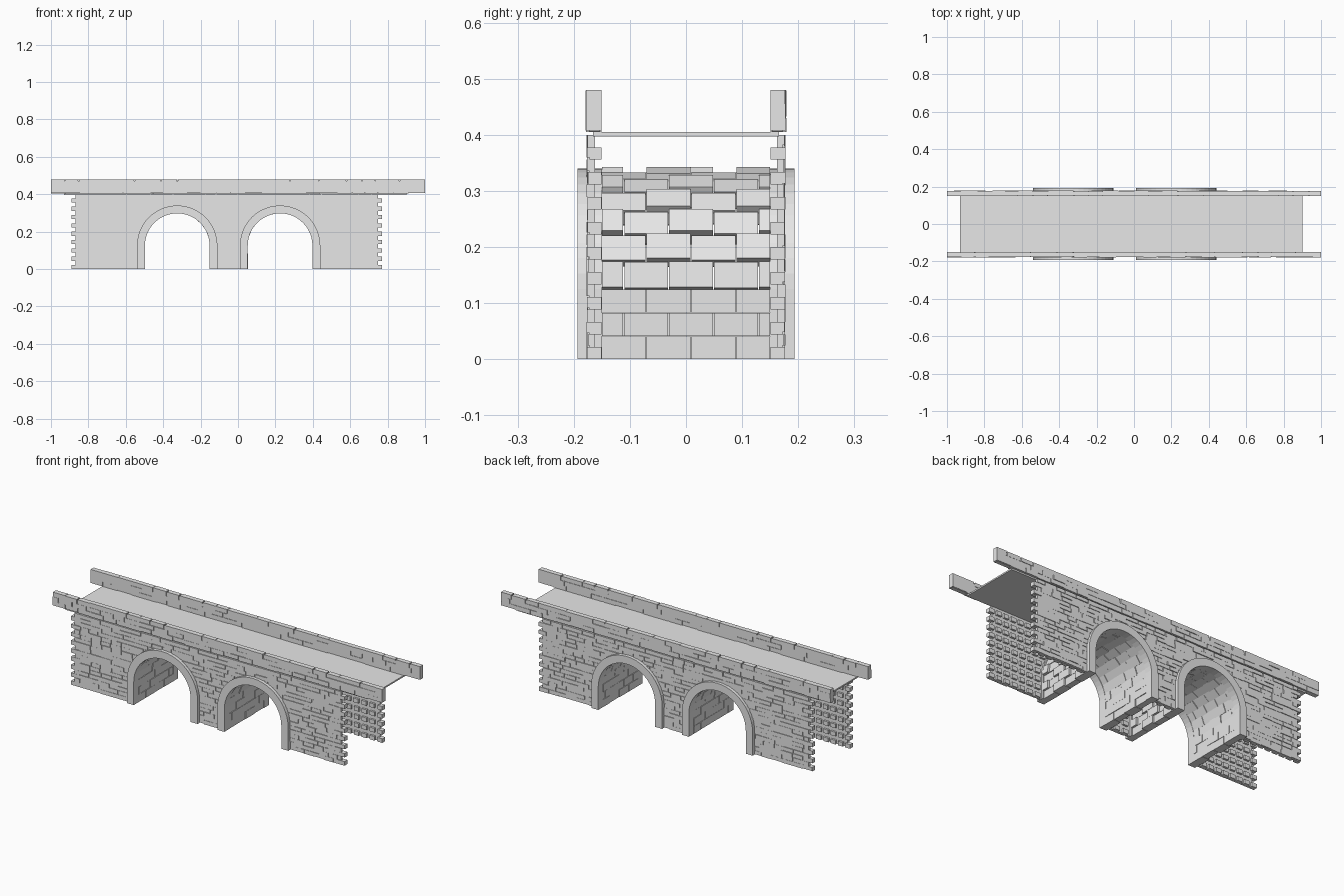
import bpy, bmesh, math, random
from mathutils import Matrix, Vector

random.seed(4)
if "Cube" in bpy.data.objects:
    bpy.data.objects.remove(bpy.data.objects["Cube"])

stone = bpy.data.materials.new("grey stone")
stone.use_nodes = True
GREY = (0.8, 0.8, 0.8, 1)
stone.diffuse_color = GREY
stone.node_tree.nodes["Principled BSDF"].inputs["Base Color"].default_value = GREY

ARCHES = (-0.325, 0.225)
SPRING, R_IN, R_OUT = 0.125, 0.173, 0.215
COURSE, COURSES = 0.4 / 18, 18
LEFT, RIGHT = -0.89, 0.77


def box(bm, x0, x1, y0, y1, z0, z1, turn=None):
    m = Matrix.Translation(((x0 + x1) / 2, (y0 + y1) / 2, (z0 + z1) / 2))
    m = m @ Matrix.Diagonal((abs(x1 - x0), abs(y1 - y0), abs(z1 - z0), 1))
    bmesh.ops.create_cube(bm, size=1, matrix=turn @ m if turn else m)


def finish(bm, name):
    bmesh.ops.recalc_face_normals(bm, faces=bm.faces)
    me = bpy.data.meshes.new(name)
    bm.to_mesh(me)
    bm.free()
    me.materials.append(stone)
    ob = bpy.data.objects.new(name, me)
    bpy.context.collection.objects.link(ob)
    return ob


def spans(z, x0, x1):
    """Stretches of a course that lie outside the arch openings."""
    up = max(z - SPRING, 0)
    r = 0.182
    if up >= r:
        return [(x0, x1)]
    h = math.sqrt(r * r - up * up)
    a, b = ARCHES
    return [(x0, a - h), (a + h, b - h), (b + h, x1)]


def bricks(x0, x1, length, shift):
    """Cut a stretch into bricks of slightly uneven length."""
    x = x0
    end = x0 + length * (0.5 if shift else 1)
    while x1 - x > 0.004:
        end = min(end, x1)
        if x1 - end < 0.015:
            end = x1
        yield x, end
        x, end = end, end + length * random.uniform(0.85, 1.2)


def wall(side, name):
    bm = bmesh.new()
    for i in range(COURSES):
        z0, z1 = i * COURSE, (i + 1) * COURSE
        tooth = 0.022 * (i % 2)
        for a, b in spans(z0, LEFT + tooth, RIGHT - tooth):
            # solid core of the course
            box(bm, a, b, side * 0.162, side * 0.172, z0, z1)
            # outer facing with uneven joints
            for p, q in bricks(a, b, 0.06, i % 2):
                gap = random.choice((0, 0, 0.002, 0.005))
                low = random.choice((0, 0, 0, 0.002, 0.004))
                face = random.uniform(0.1745, 0.1775)
                box(bm, p, q - (gap if q < b else 0), side * 0.171, side * face, z0 + low, z1)
            # inner ends of through bricks, on every other course
            if i % 2 == 0:
                n = max(1, round((b - a) / 0.045))
                step = (b - a - 0.03) / max(n - 1, 1)
                for k in range(n):
                    x = a + k * step
                    box(bm, x, min(x + 0.03, b), side * 0.151, side * 0.163, z0, z1)
    return finish(bm, name)


def parapet(side, name):
    bm = bmesh.new()
    box(bm, -0.995, 0.995, side * 0.153, side * 0.173, 0.406, 0.472)
    for row, (z0, z1) in enumerate(((0.405, 0.43), (0.43, 0.455), (0.455, 0.48))):
        for p, q in bricks(-1, 1, 0.075, row % 2):
            gap = random.choice((0, 0, 0.002, 0.006)) if q < 1 else 0
            low = random.choice((0, 0, 0, 0.003))
            box(bm, p, q - gap, side * 0.1505, side * random.uniform(0.1755, 0.179),
                z0 + low, z1 - (random.choice((0, 0.001)) if row == 2 else 0))
    return finish(bm, name)


def arch_ring(cx, side, name):
    """Projecting stone band round an opening, with straight legs."""
    angles = [math.pi * k / 24 for k in range(25)]

    def outline(r):
        curve = [(cx + r * math.cos(t), SPRING + r * math.sin(t)) for t in angles]
        return [(cx + r, 0)] + curve + [(cx - r, 0)]

    bm = bmesh.new()
    outer, inner = outline(R_OUT), outline(R_IN)
    rows = [[bm.verts.new((x, side * y, z)) for x, z in line]
            for line, y in ((inner, 0.15), (inner, 0.193), (outer, 0.193), (outer, 0.15))]
    for k in range(4):
        a, b = rows[k], rows[(k + 1) % 4]
        for j in range(len(a) - 1):
            bm.faces.new((a[j], a[j + 1], b[j + 1], b[j]))
    for j in (0, -1):
        bm.faces.new([r[j] for r in rows])
    ob = finish(bm, name)
    # narrow raised lip along the outside edge
    return ob


def barrel(cx, name):
    """Brick lining of an opening: upright jambs and a ring of tapered courses."""
    bm = bmesh.new()
    half, length = 0.15, 0.08

    def course(z0, z1, index, turn):
        y, k = -half, 0
        end = y + length * (0.5 if index % 2 else 1)
        while y < half - 0.001:
            end = min(end, half)
            deep = 0.218 if (k + index) % 2 else 0.208
            near = R_IN + random.uniform(-0.001, 0.003)
            box(bm, near, deep, y, end - (0.002 if end < half else 0), z0, z1, turn)
            y, end, k = end, end + length, k + 1

    # jambs
    for turn in (Matrix.Translation((cx, 0, 0)),
                 Matrix.Translation((cx, 0, 0)) @ Matrix.Rotation(math.pi, 4, 'Z')):
        for i in range(3):
            course(i * SPRING / 3, (i + 1) * SPRING / 3 - 0.001, i, turn)
    # vault
    n = 13
    wide = R_IN * math.tan(math.pi / n / 2) * 1.1
    for i in range(n):
        t = math.pi * (i + 0.5) / n
        turn = Matrix.Translation((cx, 0, SPRING)) @ Matrix.Rotation(-t, 4, 'Y')
        course(-wide, wide, i + 1, turn)
    return finish(bm, name)


# Side walls and parapets
for side, word in ((-1, "front"), (1, "back")):
    wall(side, word + "_wall")
    parapet(side, word + "_parapet")
    for cx, place in zip(ARCHES, ("right", "left")):
        arch_ring(cx, side, f"{word}_{place}_arch_ring")

# Vaulted linings
for cx, place in zip(ARCHES, ("right", "left")):
    barrel(cx, place + "_arch_lining")

# Roadway slab
deck = bmesh.new()
box(deck, -0.93, 0.9, -0.166, 0.166, 0.397, 0.405)
finish(deck, "roadway")
